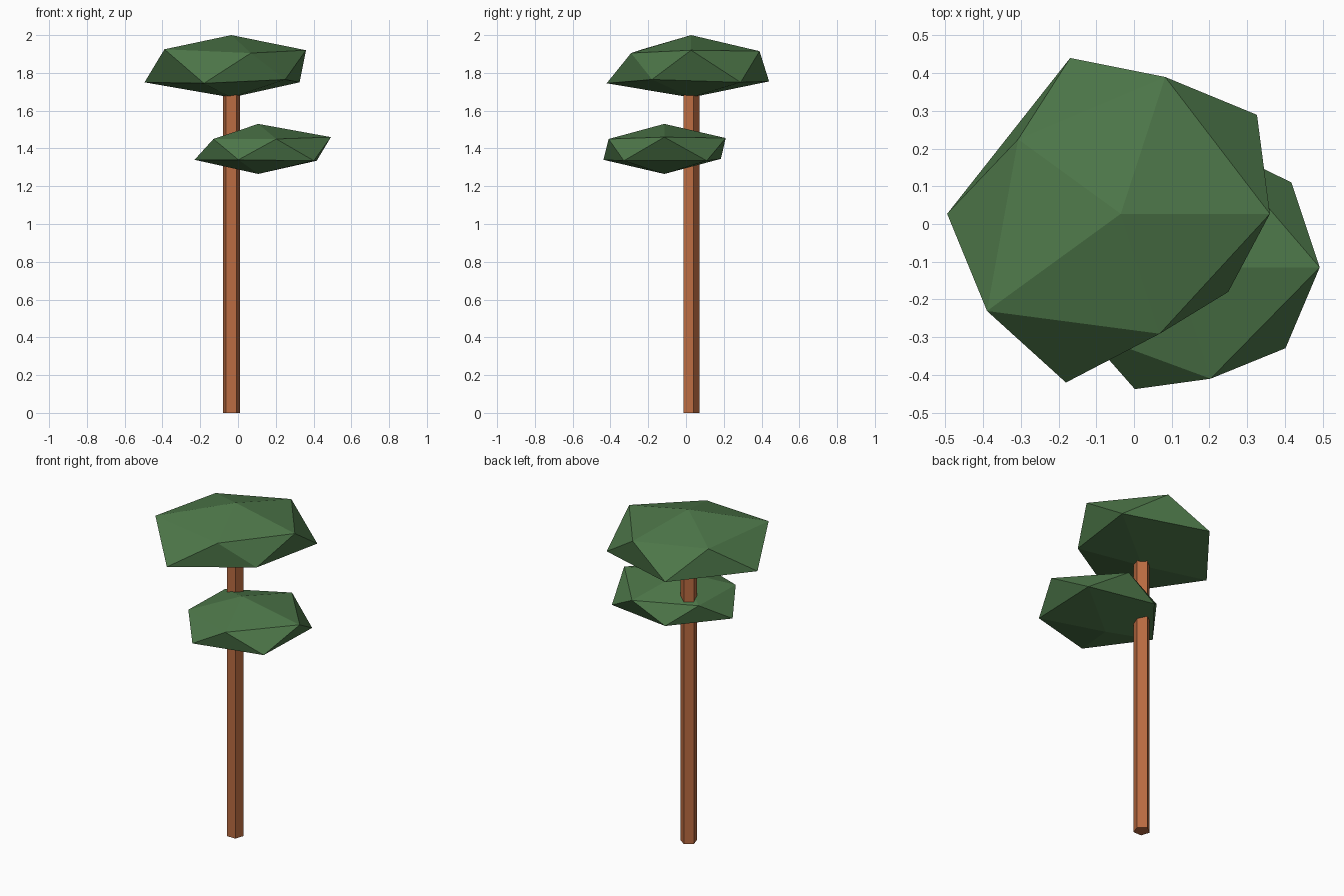
import bpy, bmesh
from math import cos, sin, radians

cube = bpy.data.objects.get("Cube")
if cube:
    bpy.data.objects.remove(cube)


def material(name, colour):
    mat = bpy.data.materials.new(name)
    mat.use_nodes = True
    mat.diffuse_color = colour
    mat.node_tree.nodes["Principled BSDF"].inputs["Base Color"].default_value = colour
    return mat


def ring(bm, centre, start, radii, heights):
    """Five vertices evenly spaced in angle, each with its own radius and height."""
    verts = []
    for i, (r, z) in enumerate(zip(radii, heights)):
        a = radians(start + 72 * i)
        verts.append(bm.verts.new((centre[0] + r * cos(a), centre[1] + r * sin(a), z)))
    return verts


def finish(bm, name, mat):
    bmesh.ops.recalc_face_normals(bm, faces=bm.faces)
    mesh = bpy.data.meshes.new(name)
    bm.to_mesh(mesh)
    bm.free()
    mesh.materials.append(mat)
    obj = bpy.data.objects.new(name, mesh)
    bpy.context.collection.objects.link(obj)
    return obj


def crown(name, centre, bottom, top, low_r, low_z, up_r, up_z, mat):
    """Irregular flattened icosahedron."""
    bm = bmesh.new()
    base = bm.verts.new((*centre, bottom))
    peak = bm.verts.new((*centre, top))
    low = ring(bm, centre, 36, low_r, low_z)
    up = ring(bm, centre, 0, up_r, up_z)
    for i in range(5):
        j = (i + 1) % 5
        bm.faces.new((base, low[j], low[i]))
        bm.faces.new((peak, up[i], up[j]))
        bm.faces.new((up[i], low[i], up[j]))
        bm.faces.new((low[i], low[j], up[j]))
    return finish(bm, name, mat)


leaf_green = material("leaf green", (0.075, 0.185, 0.067, 1))
bark_brown = material("bark brown", (0.50, 0.15, 0.054, 1))

# Five-sided trunk
bm = bmesh.new()
axis = (-0.035, 0.024)
foot = ring(bm, axis, 90, [0.047] * 5, [0] * 5)
head = ring(bm, axis, 90, [0.047] * 5, [1.78] * 5)
bm.faces.new(foot)
bm.faces.new(head)
for i in range(5):
    j = (i + 1) % 5
    bm.faces.new((foot[i], foot[j], head[j], head[i]))
finish(bm, "trunk", bark_brown)

# Leaf crowns
crown("upper_crown", (-0.035, 0.027), 1.67, 2.0,
      (0.446, 0.434, 0.46, 0.47, 0.352), (1.75, 1.755, 1.75, 1.745, 1.765),
      (0.395, 0.381, 0.336, 0.438, 0.334), (1.92, 1.915, 1.91, 1.925, 1.905), leaf_green)
crown("lower_crown", (0.107, -0.115), 1.265, 1.53,
      (0.383, 0.315, 0.337, 0.339, 0.364), (1.335, 1.345, 1.34, 1.34, 1.335),
      (0.385, 0.342, 0.28, 0.293, 0.31), (1.46, 1.455, 1.45, 1.45, 1.45), leaf_green)
